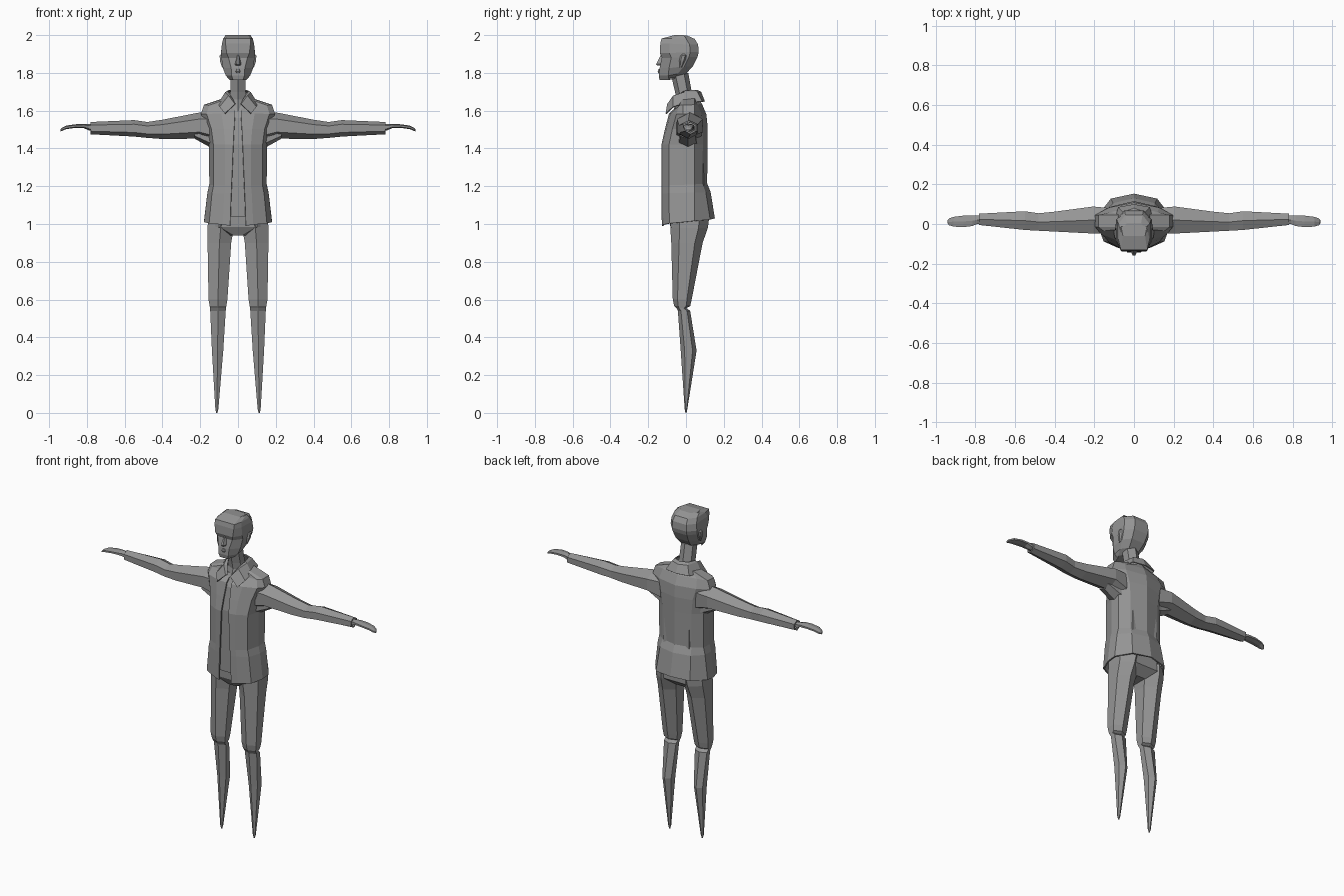
import bpy, bmesh
from mathutils import Vector

grey = bpy.data.materials.new("plain grey")
grey.diffuse_color = (0.30, 0.30, 0.30, 1)


def loft(name, rings, closed=True, caps=True, mirror=False, thick=0.0):
    """Skin a list of equal-length rings; optionally mirror in x and thicken."""
    bm = bmesh.new()
    rows = [[bm.verts.new(p) for p in r] for r in rings]
    n = len(rows[0])
    for a, b in zip(rows, rows[1:]):
        for i in range(n if closed else n - 1):
            j = (i + 1) % n
            bm.faces.new((a[i], a[j], b[j], b[i]))
    if caps:
        bm.faces.new(rows[0])
        bm.faces.new(rows[-1][::-1])
    bmesh.ops.recalc_face_normals(bm, faces=bm.faces)
    if not closed:
        # open shells face away from the body axis
        bm.normal_update()
        out = sum(f.normal.dot(Vector((f.calc_center_median().x, f.calc_center_median().y, 0)))
                  for f in bm.faces)
        if out < 0:
            bmesh.ops.reverse_faces(bm, faces=bm.faces)
    me = bpy.data.meshes.new(name)
    bm.to_mesh(me)
    bm.free()
    me.materials.append(grey)
    ob = bpy.data.objects.new(name, me)
    bpy.context.collection.objects.link(ob)
    if mirror:
        m = ob.modifiers.new("mirror", 'MIRROR')
        m.merge_threshold = 0.001
    if thick:
        s = ob.modifiers.new("thickness", 'SOLIDIFY')
        s.thickness = thick
        s.offset = -1
    return ob


HEX = [(0, 1), (1, .5), (1, -.5), (0, -1), (-1, -.5), (-1, .5)]


def hexagon(a0, a1, b0, b1):
    """Six points filling the box a0..a1 by b0..b1, ridges at the b ends."""
    return [((a0 + a1) / 2 + u * (a1 - a0) / 2, (b0 + b1) / 2 + v * (b1 - b0) / 2)
            for u, v in HEX]


def along_x(rows):
    return [[(x, y, z) for y, z in hexagon(*box)] for x, *box in rows]


def along_z(rows):
    return [[(x, y, z) for x, y in hexagon(*box)] for z, *box in rows]


def sym(half):
    return half + [(-x, y, z) for x, y, z in reversed(half)]


# Jacket: half sections from front opening round to the spine
# front z, back z, half width, front y, back y, opening half width
coat = [(.99, 1.03, .180, -.128, .153, .042),
        (1.16, 1.17, .162, -.130, .130, .036),
        (1.20, 1.215, .152, -.130, .112, .034),
        (1.42, 1.42, .153, -.130, .114, .025),
        (1.50, 1.51, .166, -.112, .115, .021),
        (1.585, 1.58, .196, -.090, .108, .016),
        (1.625, 1.635, .180, -.045, .085, .016),
        (1.655, 1.675, .070, -.035, .060, .014)]


def coat_half(zf, zb, w, f, b, xo):
    pts = [(xo, f), (.45 * w, f + .008), (.85 * w, f + (.04 if f < -.05 else .01)),
           (w, -.015), (w, .045), (.65 * w, b - .025), (0, b)]
    return [(x, y, zf + (zb - zf) * i / 6) for i, (x, y) in enumerate(pts)]


loft("jacket", [coat_half(*r) for r in coat], closed=False, caps=False, mirror=True, thick=.008)

# Shirt filling the open front
loft("shirt", [sym([(.06, f, z), (.9 * w, -.01, z), (.6 * w, b, z)]) for z, w, f, b in
               [(1.04, .15, -.105, .10), (1.42, .14, -.108, .09),
                (1.56, .14, -.085, .08), (1.63, .07, -.05, .05)]])

# Collar: inner neckline folded over to pointed lapels
loft("collar", [
    [(.012, -.085, 1.635), (.035, -.055, 1.675), (.056, -.01, 1.705), (.045, .04, 1.71), (0, .06, 1.71)],
    [(.016, -.100, 1.635), (.050, -.068, 1.680), (.068, -.01, 1.698), (.055, .06, 1.70), (0, .08, 1.70)],
    [(.070, -.108, 1.585), (.098, -.070, 1.62), (.104, -.01, 1.64), (.080, .085, 1.65), (0, .10, 1.65)],
], closed=False, caps=False, mirror=True, thick=.006)

# Sleeves
loft("sleeve", along_x([(.12, -.05, .08, 1.42, 1.60), (.205, -.048, .088, 1.452, 1.59),
                        (.40, -.038, .062, 1.450, 1.552), (.48, -.034, .054, 1.456, 1.54),
                        (.55, -.030, .064, 1.463, 1.55), (.78, -.005, .052, 1.475, 1.54),
                        (.78, .003, .044, 1.485, 1.53), (.76, .005, .042, 1.487, 1.528)]),
     mirror=True)

# Underarm gusset
loft("underarm", along_x([(.13, -.04, .06, 1.40, 1.50), (.155, -.035, .055, 1.41, 1.50),
                          (.23, -.03, .05, 1.452, 1.51)]), mirror=True)

# Hands
loft("hand", along_x([(.755, .003, .042, 1.492, 1.526), (.79, .0, .042, 1.496, 1.530),
                      (.815, -.010, .042, 1.507, 1.530), (.86, -.016, .042, 1.509, 1.528),
                      (.91, -.013, .036, 1.502, 1.521), (.932, -.006, .028, 1.493, 1.510),
                      (.94, .004, .018, 1.490, 1.500)]), mirror=True)

# Trousers: pelvis and two pointed legs with a step behind the knee
loft("pelvis", [sym([(a, f, z), (w, -.03, z), (w, .05, z), (.5 * w, b, z)]) for z, a, w, f, b in
                [(.94, .025, .06, -.055, .06), (.985, .10, .152, -.082, .112),
                 (1.08, .10, .15, -.085, .11)]])
loft("leg", along_z([(1.03, .012, .158, -.085, .122), (.98, .022, .161, -.083, .116),
                     (.90, .036, .161, -.078, .088), (.60, .056, .156, -.070, .030),
                     (.565, .062, .150, -.062, .022), (.555, .064, .148, -.050, .002),
                     (.54, .065, .147, -.043, .022), (.33, .078, .138, -.028, .056),
                     (.02, .104, .120, -.007, .007), (0, .109, .115, -.003, .003)]), mirror=True)

# Neck
loft("neck", [[(x, y, z) for x, y in hexagon(-w, w, f, b)] for z, w, f, b in
              [(1.57, .060, -.075, .045), (1.66, .050, -.050, .040),
               (1.70, .041, -.058, .030), (1.80, .040, -.082, .012)]])

# Head: z at front, z at back, front half width, side half width, front y, back y
head = [(1.762, 1.775, .026, .044, -.140, -.040),
        (1.785, 1.795, .034, .064, -.144, .000),
        (1.825, 1.835, .036, .080, -.140, .036),
        (1.880, 1.885, .050, .088, -.128, .061),
        (1.905, 1.910, .060, .090, -.138, .067),
        (1.955, 1.950, .066, .085, -.136, .064),
        (1.982, 1.980, .066, .078, -.130, .046),
        (2.000, 1.998, .056, .066, -.060, .005)]
loft("head", [sym([(fw, f, zf), (w, f + .05, zf), (w, b - .045, zb), (.55 * w, b, zb)])
              for zf, zb, fw, w, f, b in head])

# Nose wedge and lips
loft("nose", [sym([(w, y + .025, z), (.4 * w, y, z)]) for z, w, y in
              [(1.838, .016, -.150), (1.846, .018, -.158), (1.895, .008, -.134)]])
loft("lips", [sym([(w, -.132, z), (.4 * w, y, z)]) for z, w, y in
              [(1.798, .012, -.146), (1.808, .020, -.150), (1.820, .010, -.146)]])

# Ears
loft("ear", along_z([(1.828, .070, .084, -.035, -.022), (1.865, .075, .096, -.036, -.004),
                     (1.892, .078, .097, -.030, .004), (1.900, .080, .090, -.024, -.004)]),
     mirror=True)
